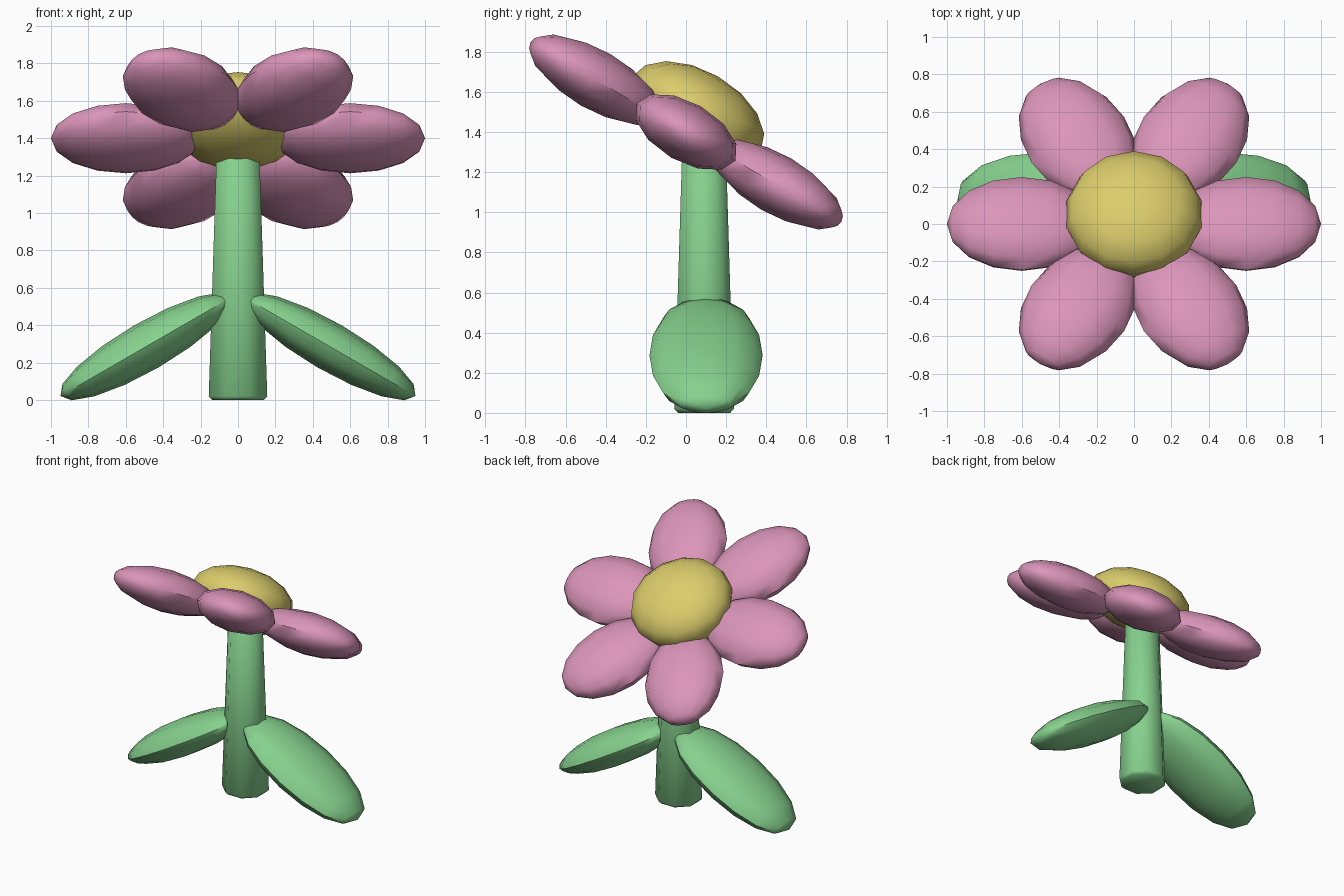
import bpy
import bmesh
from math import radians
from mathutils import Matrix, Vector

cube = bpy.data.objects.get("Cube")
if cube:
    bpy.data.objects.remove(cube, do_unlink=True)


def make_material(name, color):
    mat = bpy.data.materials.new(name)
    mat.use_nodes = True
    mat.diffuse_color = (*color, 1)
    mat.node_tree.nodes["Principled BSDF"].inputs["Base Color"].default_value = (*color, 1)
    return mat


pink = make_material("petal pink", (0.71, 0.30, 0.49))
yellow = make_material("center yellow", (0.71, 0.61, 0.15))
green = make_material("leaf green", (0.24, 0.64, 0.27))


def finish(name, bm, mat, matrix):
    """Turn a bmesh into a smooth-shaded object placed by the matrix."""
    bm.transform(matrix)
    mesh = bpy.data.meshes.new(name)
    bm.to_mesh(mesh)
    bm.free()
    mesh.materials.append(mat)
    obj = bpy.data.objects.new(name, mesh)
    bpy.context.collection.objects.link(obj)
    bpy.ops.object.select_all(action='DESELECT')
    obj.select_set(True)
    bpy.context.view_layer.objects.active = obj
    bpy.ops.object.shade_smooth_by_angle(angle=radians(50))
    return obj


def blade(name, size, mat, matrix, blunt=1.0):
    """Flattened ellipsoid along x; blunt below 1 widens both ends."""
    bm = bmesh.new()
    bmesh.ops.create_uvsphere(bm, u_segments=12, v_segments=8, radius=1)
    for v in bm.verts:
        x, y, z = v.co
        ring = max(x * x + y * y, 0.0001) ** 0.5
        widen = ring ** (blunt - 1)
        v.co = (z * size[0], x * size[1] * widen, y * size[2])
    return finish(name, bm, mat, matrix)


# Flower head, tilted towards the back
head = Matrix.Translation((0, 0, 1.4)) @ Matrix.Rotation(radians(-30), 4, 'X')
for i in range(6):
    spin = Matrix.Rotation(radians(60 * i), 4, 'Z')
    blade(f"petal_{i + 1}", (0.4, 0.285, 0.148), pink,
          head @ spin @ Matrix.Translation((0.6, 0, 0)))

# Domed flower center
bm = bmesh.new()
bmesh.ops.create_uvsphere(bm, u_segments=14, v_segments=8, radius=1)
bmesh.ops.scale(bm, vec=Vector((0.37, 0.37, 0.215)), verts=bm.verts)
finish("flower_center", bm, yellow, head @ Matrix.Translation((0, 0, 0.105)))

# Tapered eight-sided stem with softened rims
bm = bmesh.new()
bmesh.ops.create_cone(bm, cap_ends=True, segments=8, radius1=0.17, radius2=0.124, depth=1.32)
rims = [e for e in bm.edges if abs(e.verts[0].co.z - e.verts[1].co.z) < 0.01]
bmesh.ops.bevel(bm, geom=rims, offset=0.02, segments=1, affect='EDGES')
finish("stem", bm, green, Matrix.Translation((0, 0.09, 0.66))
       @ Matrix.Diagonal((1, 0.95, 1, 1)) @ Matrix.Rotation(radians(22.5), 4, 'Z'))

# Pair of leaves drooping to the ground
for name, side in (("left_leaf", 1), ("right_leaf", -1)):
    blade(name, (0.53, 0.282, 0.13), green,
          Matrix.Translation((side * 0.49, 0.1, 0.287))
          @ Matrix.Rotation(radians(side * 30), 4, 'Y'), blunt=0.8)
